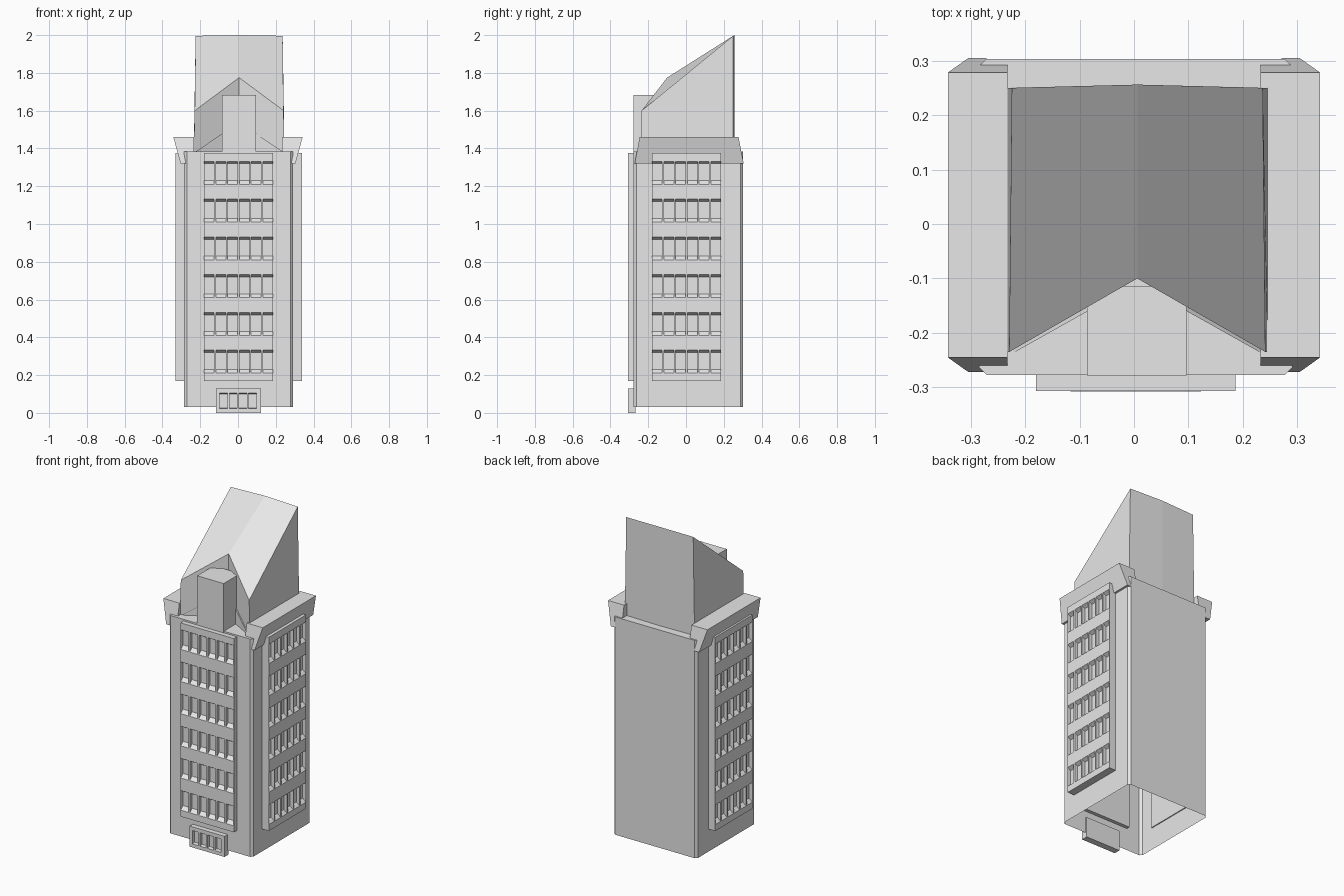
import bpy
import bmesh
from mathutils import Matrix, Vector

if "Cube" in bpy.data.objects:
    bpy.data.objects.remove(bpy.data.objects["Cube"])

CX = 0.003          # the tower sits a touch off centre
FLOORS, BAYS = 6, 6

stone = bpy.data.materials.new("pale_grey_stone")
stone.use_nodes = True
stone.diffuse_color = (0.8, 0.8, 0.8, 1)
stone.node_tree.nodes["Principled BSDF"].inputs["Base Color"].default_value = (0.8, 0.8, 0.8, 1)


def finish(name, bm, matrix=Matrix()):
    bmesh.ops.remove_doubles(bm, verts=bm.verts, dist=0.0002)
    bmesh.ops.recalc_face_normals(bm, faces=bm.faces)
    mesh = bpy.data.meshes.new(name)
    bm.to_mesh(mesh)
    bm.free()
    mesh.transform(matrix)
    mesh.materials.append(stone)
    obj = bpy.data.objects.new(name, mesh)
    bpy.context.collection.objects.link(obj)
    return obj


def face(bm, *points):
    return bm.faces.new([bm.verts.new(p) for p in points])


def loft(bm, lower, upper, caps=True):
    """Join two matching outlines with quads."""
    n = len(lower)
    for i in range(n):
        j = (i + 1) % n
        face(bm, lower[i], lower[j], upper[j], upper[i])
    if caps:
        face(bm, *lower)
        face(bm, *upper)


def box(name, x0, x1, y0, y1, z0, z1):
    bm = bmesh.new()
    plan = [(x0, y0), (x1, y0), (x1, y1), (x0, y1)]
    loft(bm, [(x, y, z0) for x, y in plan], [(x, y, z1) for x, y in plan])
    return finish(name, bm)


def window_panel(name, xs, zs, depth, recess, lip, sill, matrix):
    """Slab facing -y; odd cells of the grid become recessed openings."""
    bm = bmesh.new()
    for i in range(len(xs) - 1):
        for k in range(len(zs) - 1):
            x0, x1, z0, z1 = xs[i], xs[i + 1], zs[k], zs[k + 1]
            outer = [(x0, 0, z0), (x1, 0, z0), (x1, 0, z1), (x0, 0, z1)]
            if i % 2 and k % 2:
                a, b = z0 + sill, z1 - lip
                inner = [(x0, recess, a), (x1, recess, a), (x1, recess, b), (x0, recess, b)]
                loft(bm, outer, inner, caps=False)
                face(bm, *inner)
            else:
                face(bm, *outer)
    # slab edges and back
    x0, x1, z0, z1 = xs[0], xs[-1], zs[0], zs[-1]
    rim = [(x0, z0), (x1, z0), (x1, z1), (x0, z1)]
    loft(bm, [(x, 0, z) for x, z in rim], [(x, depth, z) for x, z in rim], caps=False)
    face(bm, *[(x, depth, z) for x, z in rim])
    return finish(name, bm, matrix)


# Tower shaft: open underneath, slightly chamfered corners
bm = bmesh.new()
hx, y0, y1, c = 0.288, -0.277, 0.303, 0.014
plan = [(-hx + c, y0), (hx - c, y0), (hx, y0 + c), (hx, y1 - c),
        (hx - c, y1), (-hx + c, y1), (-hx, y1 - c), (-hx, y0 + c)]
low = [(x + CX, y, 0.03) for x, y in plan]
top = [(x + CX, y, 1.385) for x, y in plan]
loft(bm, low, top, caps=False)
face(bm, *top)
finish("tower_shaft", bm)

# Window panels on the front and both sides
half, pitch, mullion = 0.183, 0.0622, 0.009
xs = [-half]
for b in range(BAYS):
    start = -BAYS * pitch / 2 + b * pitch + mullion / 2
    xs += [start, start + pitch - mullion]
xs.append(half)
zs = [0.17]
for f in range(FLOORS):
    zs += [0.21 + 0.2 * f, 0.332 + 0.2 * f]
zs.append(1.375)
for name, angle, place in (("front_window_panel", 0, (CX, -0.307, 0)),
                           ("left_window_panel", 90, (0.338, 0.003, 0)),
                           ("right_window_panel", -90, (-0.331, 0.003, 0))):
    turn = Matrix.Rotation(angle * 3.14159265 / 180, 4, "Z")
    window_panel(name, xs, zs, 0.052, 0.022, 0.013, 0.02,
                 Matrix.Translation(Vector(place)) @ turn)

# Entrance with four tall openings
door_xs = [-0.12]
for b in range(4):
    start = -0.1 + b * 0.051
    door_xs += [start, start + 0.042]
door_xs.append(0.12)
window_panel("entrance", door_xs, [0, 0.022, 0.105, 0.128], 0.04, 0.02, 0.004, 0.004,
             Matrix.Translation((CX, -0.308, 0)))

# Flared cornices along both sides
profile = [(0.342, 1.46), (0.232, 1.46), (0.232, 1.385), (0.275, 1.32), (0.304, 1.32)]
for name, side in (("left_cornice", 1), ("right_cornice", -1)):
    bm = bmesh.new()
    front, back = [], []
    for x, z in profile:
        rise = (z - 1.32) / 0.14
        front.append((side * x, -0.272 + 0.027 * rise, z))
        back.append((side * x, 0.305 - 0.027 * rise, z))
    loft(bm, front, back)
    finish(name, bm)

# Steep roof block with a notched front and a shallow ridge
RX = 0.006
corners = [(-0.24, 0.25, 1.996), (-0.24, -0.235, 1.6), (0, -0.1, 1.775),
           (0.24, -0.235, 1.6), (0.24, 0.25, 1.996), (0, 0.256, 2.0)]
bm = bmesh.new()
low = [(x + RX, y, 1.38) for x, y, z in corners]
top = [(x * (0.96 if z > 1.9 else 0.98) + RX, y, z) for x, y, z in corners]
loft(bm, low, top, caps=False)
face(bm, *low)
face(bm, *[top[i] for i in (0, 1, 2, 5)])
face(bm, *[top[i] for i in (5, 2, 3, 4)])
finish("roof", bm)

# Sloping footings against the notch walls
for name, side in (("left_notch_footing", 1), ("right_notch_footing", -1)):
    bm = bmesh.new()
    tri = [(0.235, -0.233, 1.38), (0.08, -0.146, 1.38), (0.08, -0.146, 1.485)]
    loft(bm, [(RX + side * x, y, z) for x, y, z in tri],
         [(RX + side * x, y - 0.008, z) for x, y, z in tri])
    finish(name, bm)

# Square block in front of the roof
box("front_roof_block", -0.086, 0.096, -0.278, -0.115, 1.375, 1.682)
